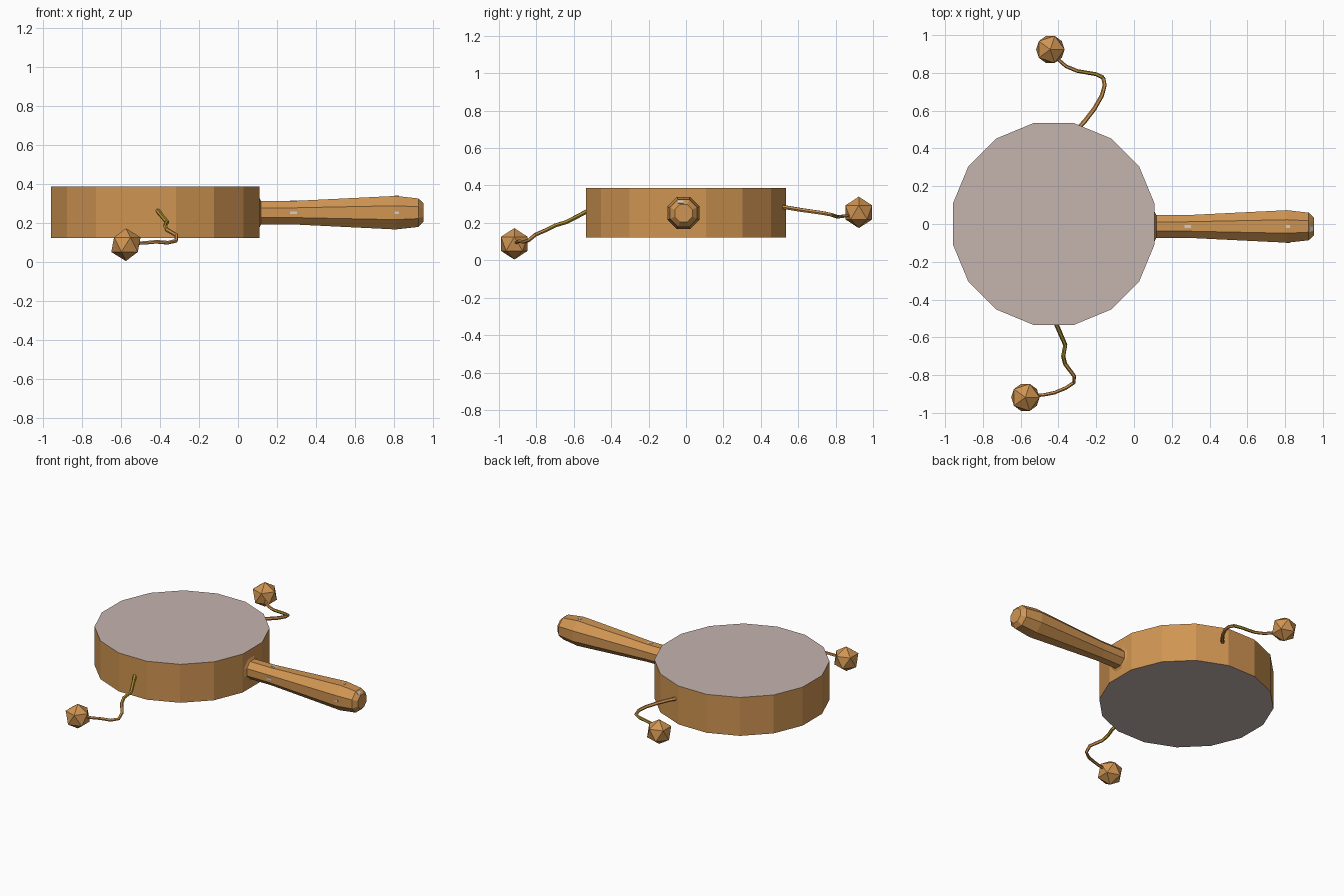
import bpy, bmesh, math
from mathutils import Vector, Matrix

if "Cube" in bpy.data.objects:
    bpy.data.objects.remove(bpy.data.objects["Cube"])


def material(name, rgb):
    m = bpy.data.materials.new(name)
    m.diffuse_color = (*rgb, 1)
    m.use_nodes = True
    m.node_tree.nodes["Principled BSDF"].inputs["Base Color"].default_value = m.diffuse_color
    return m


WOOD = material("warm_wood", (0.63, 0.30, 0.085))
SKIN = material("pale_drum_skin", (0.56, 0.46, 0.43))
GOLD = material("olive_gold_cord", (0.42, 0.28, 0.03))
GLINT = material("pale_grey_inlay", (0.65, 0.62, 0.62))


def add_object(name, bm, mat):
    bmesh.ops.recalc_face_normals(bm, faces=bm.faces)
    me = bpy.data.meshes.new(name)
    bm.to_mesh(me)
    bm.free()
    me.materials.append(mat)
    ob = bpy.data.objects.new(name, me)
    bpy.context.collection.objects.link(ob)
    return ob


def loft(name, rings, mat, caps=True):
    """Join equal-length rings of points into a flat-faced solid."""
    bm = bmesh.new()
    vs = [[bm.verts.new(p) for p in r] for r in rings]
    n = len(vs[0])
    for a, b in zip(vs, vs[1:]):
        for i in range(n):
            j = (i + 1) % n
            bm.faces.new((a[i], a[j], b[j], b[i]))
    if caps:
        bm.faces.new(vs[0][::-1])
        bm.faces.new(vs[-1])
    return add_object(name, bm, mat)


# Drum: 16-sided body whose two end faces are the skins
def drum_ring(z):
    return [(-0.425 + 0.545 * math.cos(a), 0.545 * math.sin(a), z)
            for a in [math.radians(11.25 + 22.5 * i) for i in range(16)]]


drum = loft("drum_body", [drum_ring(0.123), drum_ring(0.387)], WOOD)
drum.data.materials.append(SKIN)
for f in drum.data.polygons:
    f.material_index = 1 if abs(f.normal.z) > 0.9 else 0

# Handle: octagonal, flared collar at the drum and swollen towards the end
HY, HZ = -0.013, 0.252
profile = [(0.06, 0.10), (0.10, 0.095), (0.118, 0.06), (0.28, 0.06),
           (0.81, 0.086), (0.925, 0.073), (0.952, 0.047)]
rings = []
for x, r in profile:
    R = r / math.cos(math.pi / 8)
    rings.append([(x, HY + R * math.cos(a), HZ + R * math.sin(a))
                  for a in [math.pi / 8 + i * math.pi / 4 for i in range(8)]])
loft("handle", rings, WOOD)

# Small pale inlays on the handle faces and on the end bevel
for k, (x, r, length) in enumerate([(0.285, 0.060, 0.034), (0.815, 0.0855, 0.022)]):
    for side, ang in (("top", 0), ("front", math.pi / 2)):
        bm = bmesh.new()
        bmesh.ops.create_cube(bm, size=1, matrix=Matrix.Translation((HY * 0, 0, 0))
                              @ Matrix.Diagonal((length, 0.014, 0.003, 1)))
        bm.transform(Matrix.Translation((x, HY, HZ)) @ Matrix.Rotation(ang, 4, 'X')
                     @ Matrix.Translation((0, 0, r)))
        add_object(f"handle_inlay_{side}_{k}", bm, GLINT)
bm = bmesh.new()
bmesh.ops.create_cube(bm, size=1, matrix=Matrix.Translation((0.939, HY - 0.015, HZ + 0.060))
                      @ Matrix.Rotation(math.radians(44), 4, 'Y')
                      @ Matrix.Diagonal((0.02, 0.03, 0.003, 1)))
add_object("handle_inlay_end", bm, GLINT)


# Cords: thin tapering tubes, gold over a span of their points
def cord(name, pts, spans):
    cu = bpy.data.curves.new(name, 'CURVE')
    cu.dimensions = '3D'
    cu.bevel_depth = 0.011
    cu.bevel_resolution = 1
    cu.use_fill_caps = True
    cu.materials.append(WOOD)
    cu.materials.append(GOLD)
    last = len(pts) - 1
    for start, end, mat_index in spans:
        sp = cu.splines.new('POLY')
        sp.points.add(end - start)
        for p, i in zip(sp.points, range(start, end + 1)):
            p.co = (*pts[i], 1)
            p.radius = 1.1 - 0.3 * i / last
        sp.material_index = mat_index
        sp.use_smooth = False
    ob = bpy.data.objects.new(name, cu)
    bpy.context.collection.objects.link(ob)


cord("front_cord", [(-0.42, -0.51, 0.272), (-0.39, -0.58, 0.235), (-0.364, -0.64, 0.204),
                    (-0.375, -0.70, 0.186), (-0.365, -0.74, 0.165), (-0.317, -0.805, 0.137),
                    (-0.318, -0.84, 0.108), (-0.36, -0.868, 0.098), (-0.42, -0.893, 0.103),
                    (-0.48, -0.905, 0.097), (-0.55, -0.91, 0.095)],
     [(0, 4, 1), (4, 10, 0)])
cord("back_cord", [(-0.31, 0.49, 0.288), (-0.26, 0.545, 0.281), (-0.21, 0.61, 0.270),
                   (-0.17, 0.68, 0.260), (-0.155, 0.735, 0.252), (-0.163, 0.775, 0.244),
                   (-0.20, 0.793, 0.238), (-0.30, 0.81, 0.232), (-0.36, 0.835, 0.235),
                   (-0.40, 0.87, 0.24), (-0.43, 0.91, 0.25)],
     [(0, 5, 0), (5, 7, 1), (7, 10, 0)])

# Beaters: faceted wooden balls at the cord ends
for name, c in (("front_ball", (-0.575, -0.918, 0.088)), ("back_ball", (-0.443, 0.924, 0.256))):
    bm = bmesh.new()
    bmesh.ops.create_icosphere(bm, subdivisions=1, radius=0.084,
                               matrix=Matrix.Translation(Vector(c)))
    add_object(name, bm, WOOD)
